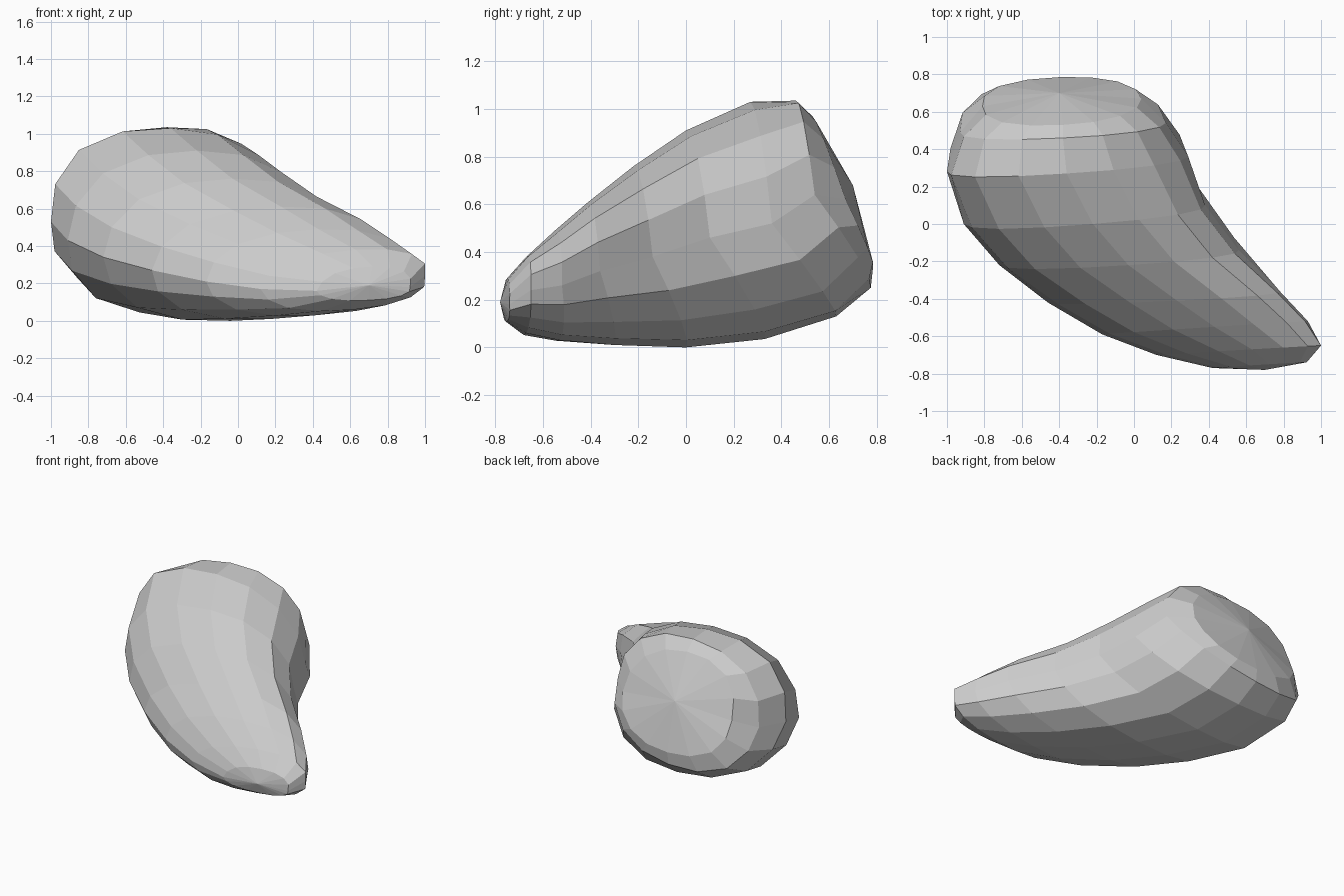
import bpy, bmesh, math
from mathutils import Vector

if "Cube" in bpy.data.objects:
    bpy.data.objects.remove(bpy.data.objects["Cube"])

# Cross-sections from broad back end to narrow tip:
# outer side, inner side, top, bottom
SECTIONS = [
    ((-.81, .63, .62), (.04, .67, .62), (-.38, .53, .97), (-.40, .785, .34)),
    ((-.93, .49, .55), (.17, .54, .64), (-.38, .46, 1.035), (-.40, .775, .25)),
    ((-1.0, .28, .53), (.29, .36, .52), (-.36, .27, 1.03), (-.37, .63, .13)),
    ((-.91, .00, .43), (.38, .10, .46), (-.22, .00, .91), (-.27, .33, .035)),
    ((-.72, -.22, .34), (.56, -.14, .38), (-.03, -.22, .76), (-.04, .00, .00)),
    ((-.46, -.42, .27), (.78, -.36, .32), (.23, -.41, .61), (.18, -.30, .01)),
    ((-.17, -.59, .21), (.93, -.52, .26), (.43, -.55, .49), (.42, -.53, .03)),
    ((.12, -.70, .17), (1.0, -.65, .24), (.63, -.67, .38), (.62, -.67, .06)),
    ((.42, -.77, .16), (.92, -.74, .18), (.72, -.75, .29), (.70, -.75, .11)),
]
SIDES = 16


def make_ring(bm, section):
    outer, inner, top, bottom = map(Vector, section)
    centre = (outer + inner) / 2
    ring = []
    for i in range(SIDES):
        a = 2 * math.pi * i / SIDES
        c, s = math.cos(a), math.sin(a)
        # Fuller curve on the outer side than on the inner side
        n = 2.55 if c < 0 else 2.15
        r = (abs(c) ** n + abs(s) ** n) ** (-1 / n)
        rise = (top if s >= 0 else bottom) - centre
        ring.append(bm.verts.new(centre + (inner - centre) * c * r + rise * abs(s) * r))
    return ring


def close_end(bm, ring, point):
    tip = bm.verts.new(point)
    for i in range(SIDES):
        bm.faces.new((ring[i], ring[(i + 1) % SIDES], tip))


# Curved tapering body, lofted through the sections
bm = bmesh.new()
rings = [make_ring(bm, s) for s in SECTIONS]
for a, b in zip(rings, rings[1:]):
    for i in range(SIDES):
        j = (i + 1) % SIDES
        bm.faces.new((a[i], a[j], b[j], b[i]))

# Faceted end caps
close_end(bm, rings[0], (-.40, .70, .68))
close_end(bm, rings[-1], (.70, -.78, .19))
bmesh.ops.recalc_face_normals(bm, faces=bm.faces[:])

mesh = bpy.data.meshes.new("curved_body")
bm.to_mesh(mesh)
bm.free()
body = bpy.data.objects.new("curved_body", mesh)
bpy.context.collection.objects.link(body)
